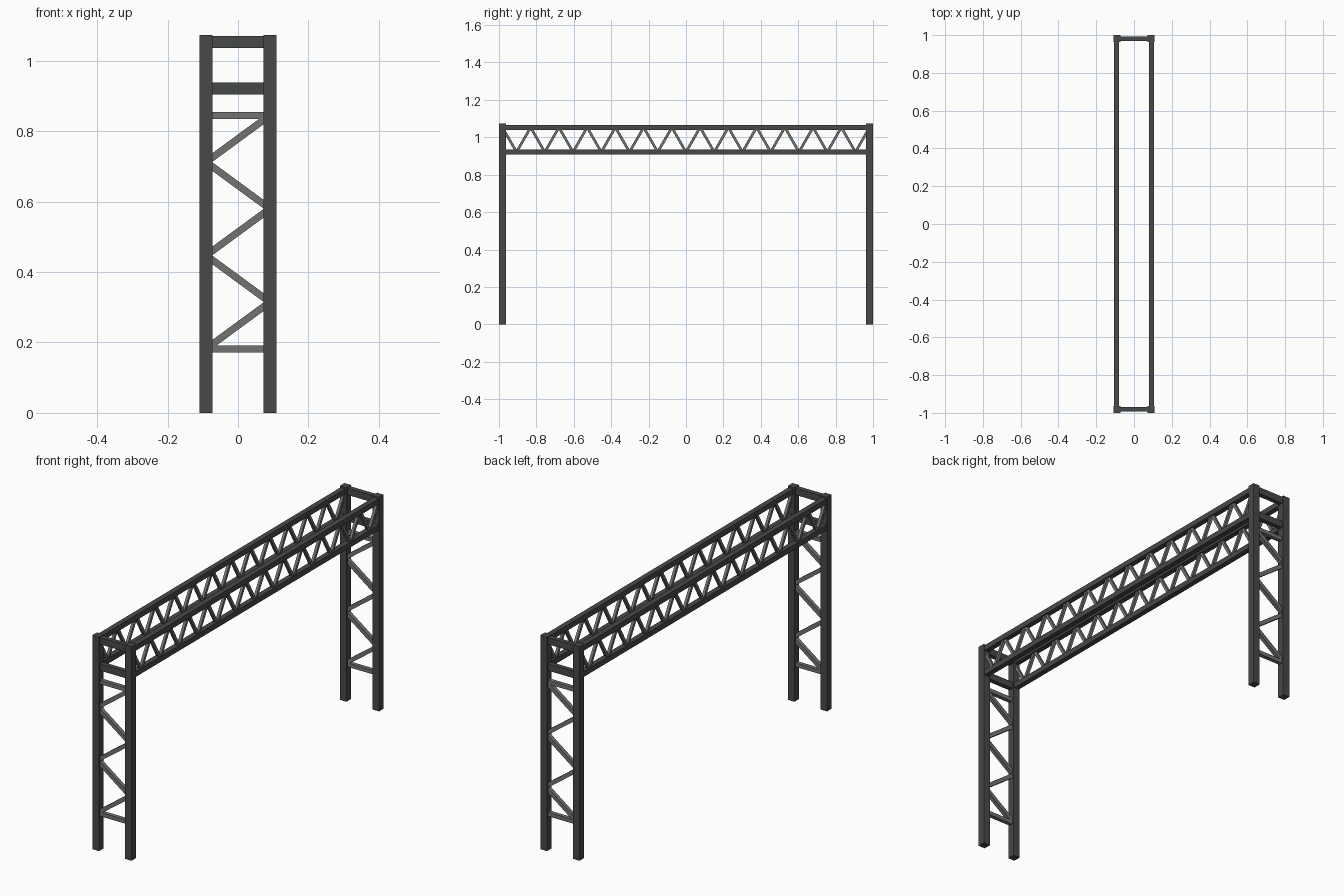
import bpy, bmesh, math
from mathutils import Vector, Matrix

if "Cube" in bpy.data.objects:
    bpy.data.objects.remove(bpy.data.objects["Cube"])


def material(name, rgb):
    m = bpy.data.materials.new(name)
    m.diffuse_color = (*rgb, 1)
    m.use_nodes = True
    m.node_tree.nodes["Principled BSDF"].inputs["Base Color"].default_value = m.diffuse_color
    return m


DARK = material("dark painted steel", (0.062, 0.068, 0.065))
GREY = material("grey brace steel", (0.17, 0.17, 0.17))

PX, PY = 0.0905, 0.9815          # post centres
POST, TOP = 0.037, 1.074         # post width and height
Z_HI, Z_LO = 1.053, 0.921        # chord heights


def bars(name, segments, size, mat):
    """Square bars: each segment runs a->b; size = (width along x or y, other)."""
    bm = bmesh.new()
    for a, b in segments:
        a, b = Vector(a), Vector(b)
        d = (b - a).normalized()
        side = Vector((0, 1, 0)) if abs(d.x) > 0.1 or abs(d.z) > 0.999 else Vector((1, 0, 0))
        up = d.cross(side)
        rot = Matrix((side, up, d)).transposed().to_4x4()
        scale = Matrix.Diagonal((size[0], size[1], (b - a).length, 1))
        bmesh.ops.create_cube(bm, size=1, matrix=Matrix.Translation((a + b) / 2) @ rot @ scale)
    me = bpy.data.meshes.new(name)
    bm.to_mesh(me)
    bm.free()
    me.materials.append(mat)
    ob = bpy.data.objects.new(name, me)
    bpy.context.collection.objects.link(ob)
    return ob


def zigzag(points):
    return list(zip(points[:-1], points[1:]))


for sy, end in ((-1, "front"), (1, "back")):
    y = sy * PY
    # Two upright posts at each end
    for sx, side in ((-1, "left"), (1, "right")):
        bars(f"{end}_{side}_post", [((sx * PX, y, 0), (sx * PX, y, TOP))], (POST, POST), DARK)
    # Heavy cross bars tying the posts at chord height
    bars(f"{end}_cross_bars", [((-PX, y, z), (PX, y, z)) for z in (Z_HI, Z_LO)],
         (0.024, 0.034), DARK)
    # Light rungs and zigzag bracing between the posts
    z0, z1 = 0.182, 0.845
    rungs = [((-PX, y, z), (PX, y, z)) for z in (z0, z1)]
    nodes = [((-PX if i % 2 == 0 else PX), y, z0 + (z1 - z0) * i / 5) for i in range(6)]
    bars(f"{end}_leg_bracing", rungs + zigzag(nodes), (0.02, 0.02), GREY)

for sx, side in ((-1, "left"), (1, "right")):
    x = sx * 0.0925
    # Long upper and lower chords of the beam
    for z, level in ((Z_HI, "upper"), (Z_LO, "lower")):
        bars(f"{side}_{level}_chord", [((x, -PY, z), (x, PY, z))], (0.027, 0.027), DARK)
    # Web zigzag between the chords, 13 bays
    nodes = [(x, -PY + 2 * PY * i / 26, Z_HI if i % 2 == 0 else Z_LO) for i in range(27)]
    bars(f"{side}_beam_web", zigzag(nodes), (0.014, 0.014), GREY)
